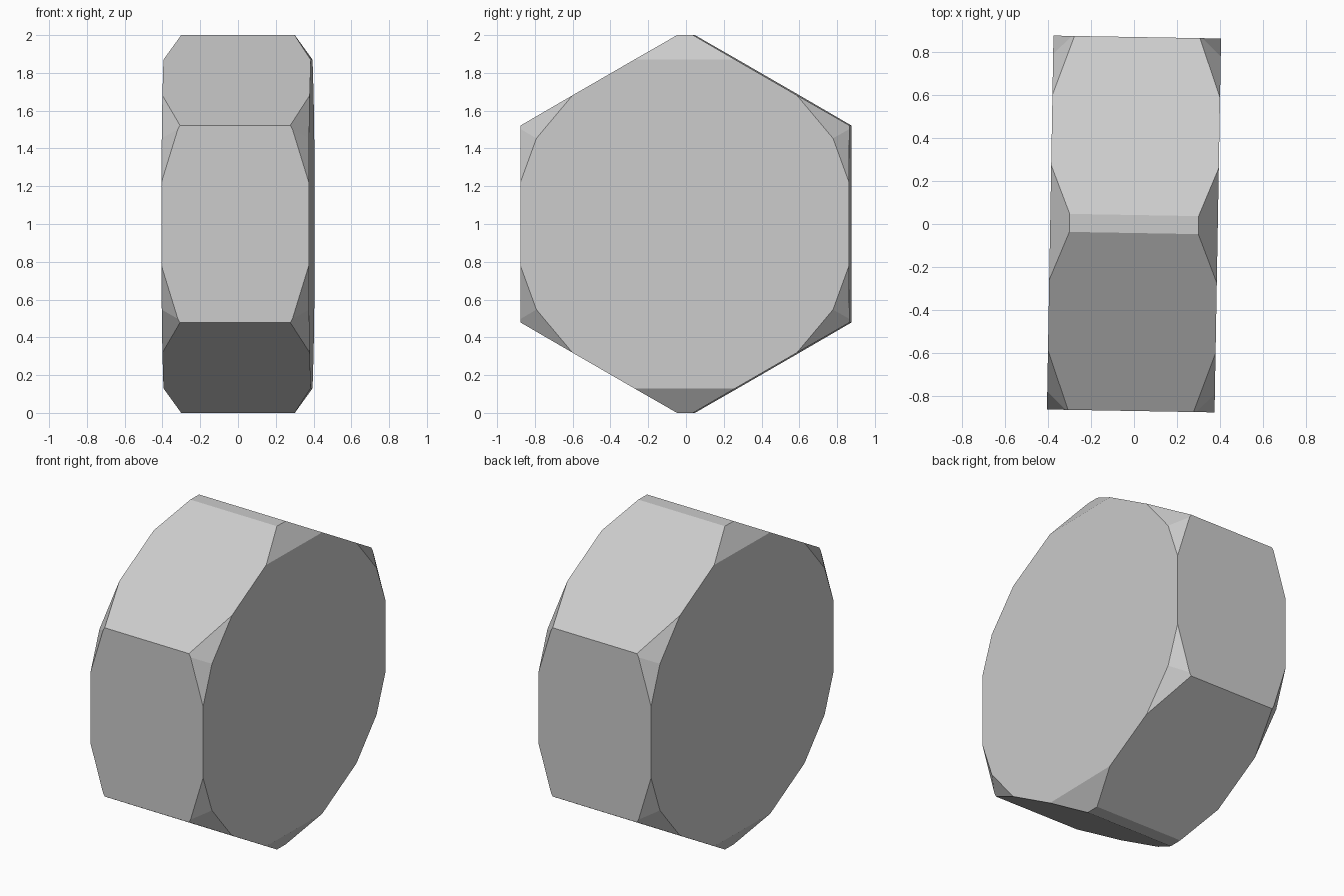
import bpy, bmesh, math
from mathutils import Vector

if "Cube" in bpy.data.objects:
    bpy.data.objects.remove(bpy.data.objects["Cube"])

steel = bpy.data.materials.new("plain grey")
steel.diffuse_color = (0.6, 0.6, 0.6, 1)
steel.use_nodes = True
steel.node_tree.nodes["Principled BSDF"].inputs["Base Color"].default_value = steel.diffuse_color

HALF = 0.39  # half thickness along x

bm = bmesh.new()
bmesh.ops.create_cube(bm, size=4)


def slice_off(point, normal):
    """Cut away everything beyond a plane and close the cut."""
    geom = bm.verts[:] + bm.edges[:] + bm.faces[:]
    res = bmesh.ops.bisect_plane(bm, geom=geom, dist=1e-5, plane_co=point,
                                 plane_no=normal, clear_outer=True)
    edges = [e for e in res["geom_cut"] if isinstance(e, bmesh.types.BMEdge)]
    if edges and any(e.is_boundary for e in edges):
        bmesh.ops.holes_fill(bm, edges=[e for e in edges if e.is_boundary], sides=0)


def radial(deg, r, x=0.0):
    a = math.radians(deg)
    return Vector((x, r * math.cos(a), r * math.sin(a)))


# two end faces
for s in (-1, 1):
    slice_off(Vector((s * HALF, 0, 0)), Vector((s, 0, 0)))

# six hexagon flats
for k in range(6):
    d = 0.87 if k % 3 == 0 else 0.887
    slice_off(radial(k * 60, d), radial(k * 60, 1))

# blunted top and bottom corners
for deg in (90, 270):
    slice_off(radial(deg, 1), radial(deg, 1))

# chamfers on both ends: one facet at top and bottom, two at each side corner
for s in (-1, 1):
    for deg in (90, 270):
        slice_off(radial(deg, 0.87, s * HALF), radial(deg, 0.09, s * 0.13))
    for corner in (30, 150, 210, 330):
        for off in (-10, 10):
            deg = corner + off
            slice_off(radial(deg, 0.893, s * HALF), radial(deg, 0.09, s * 0.10))

bmesh.ops.recalc_face_normals(bm, faces=bm.faces[:])
mesh = bpy.data.meshes.new("hex_bolt_head")
bm.to_mesh(mesh)
bm.free()
mesh.materials.append(steel)

# slight turn about the vertical, standing on the ground
head = bpy.data.objects.new("hex_bolt_head", mesh)
head.location.z = 1
head.rotation_euler.z = math.radians(-1)
bpy.context.collection.objects.link(head)
